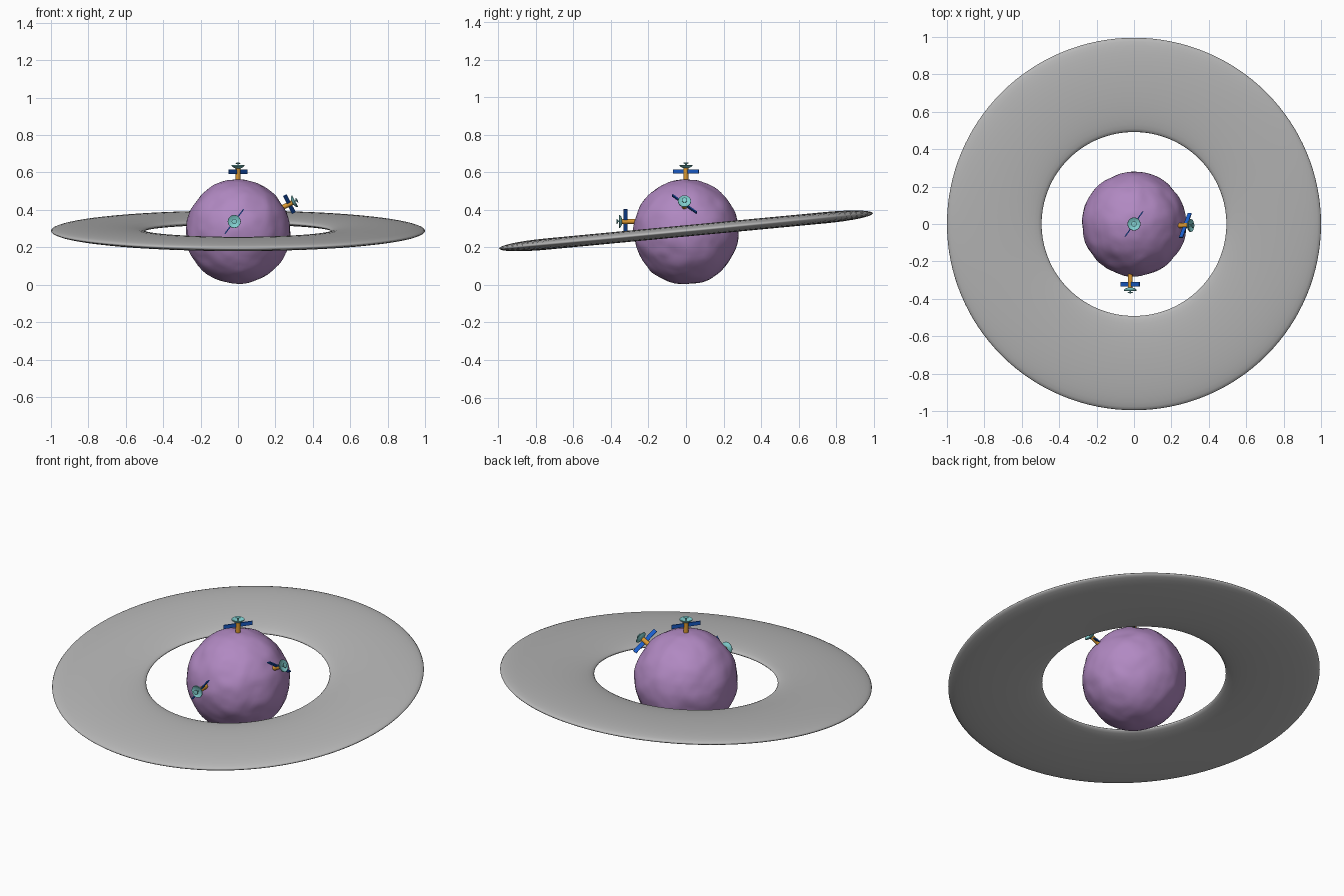
import bpy, bmesh, math
from mathutils import Vector, Matrix, noise

if "Cube" in bpy.data.objects:
    bpy.data.objects.remove(bpy.data.objects["Cube"])


def material(name, rgb):
    m = bpy.data.materials.new(name)
    m.diffuse_color = (*rgb, 1)
    m.use_nodes = True
    m.node_tree.nodes["Principled BSDF"].inputs["Base Color"].default_value = m.diffuse_color
    return m


PURPLE = material("purple_rock", (0.44, 0.25, 0.54))
GREY = material("ring_grey", (0.48, 0.48, 0.48))
ORANGE = material("orange_body", (0.72, 0.32, 0.03))
BLUE = material("panel_blue", (0.01, 0.11, 0.60))
TEAL = material("dish_teal", (0.22, 0.62, 0.62))


def finish(bm, name, mat, matrix=Matrix(), smooth=True):
    bmesh.ops.recalc_face_normals(bm, faces=bm.faces)
    me = bpy.data.meshes.new(name)
    bm.to_mesh(me)
    bm.free()
    me.transform(matrix)
    me.materials.append(mat)
    for p in me.polygons:
        p.use_smooth = smooth
    ob = bpy.data.objects.new(name, me)
    bpy.context.collection.objects.link(ob)
    return ob


def lathe(name, profile, mat, matrix=Matrix(), steps=32, closed=False):
    """Spin (radius, height) points about z."""
    bm = bmesh.new()
    vs = [bm.verts.new((r, 0, z)) for r, z in profile]
    es = [bm.edges.new(p) for p in zip(vs, vs[1:])]
    if closed:
        es.append(bm.edges.new((vs[-1], vs[0])))
    bmesh.ops.spin(bm, geom=vs + es, cent=(0, 0, 0), axis=(0, 0, 1),
                   angle=math.tau, steps=steps)
    bmesh.ops.remove_doubles(bm, verts=bm.verts, dist=1e-5)
    return finish(bm, name, mat, matrix)


# Lumpy planet: sphere with soft noise and a few shallow dents
CENTRE = Vector((0, 0, 0.286))
DENTS = [((-0.45, -0.65, 0.6), 0.25), ((0.6, 0.55, 0.5), 0.25), ((0.3, -0.8, -0.5), 0.3),
         ((-0.8, 0.3, 0.5), 0.25), ((-0.5, 0.8, -0.2), 0.3), ((0.6, 0.7, -0.4), 0.3),
         ((-0.7, -0.6, -0.5), 0.3), ((0.9, -0.2, -0.4), 0.25)]
bm = bmesh.new()
bmesh.ops.create_icosphere(bm, subdivisions=5, radius=1)
for v in bm.verts:
    d = v.co.normalized()
    r = 0.279 + 0.006 * noise.noise(d * 2.6) + 0.003 * noise.noise(d * 6)
    for c, w in DENTS:
        r -= 0.008 * math.exp(-((d - Vector(c).normalized()).length / w * 1.6) ** 2)
    v.co = d * r
low = min(v.co.z for v in bm.verts)
CENTRE.z = -low + 0.004
finish(bm, "planet", PURPLE, Matrix.Translation(CENTRE))

# Flattened, tilted ring
section = [(0.747 + 0.253 * math.cos(a), 0.030 * math.sin(a))
           for a in (math.tau * i / 32 for i in range(32))]
lathe("planet_ring", section, GREY,
      Matrix.Translation((0, 0, 0.288)) @ Matrix.Rotation(math.radians(5.4), 4, 'X'),
      steps=128, closed=True)


def satellite(tag, base, axis, panel_dir):
    """Post, pair of blade panels and dish; base on the planet, axis outward."""
    z = Vector(axis).normalized()
    x = Vector(panel_dir)
    x = (x - z * x.dot(z)).normalized()
    y = z.cross(x)
    m = Matrix((x, y, z)).transposed().to_4x4()
    m.translation = Vector(base)
    # Body
    body = lathe(tag + "_body", [(0, -0.02), (0.013, -0.02), (0.013, 0.060), (0, 0.060)],
                 ORANGE, m, 20)
    # Panels
    bm = bmesh.new()
    for s in (-1, 1):
        bmesh.ops.create_cube(bm, size=1, matrix=Matrix.Translation((s * 0.0475, 0, 0.042))
                              @ Matrix.Diagonal((0.070, 0.006, 0.022, 1)))
    # Panel rod
    bmesh.ops.create_cube(bm, size=1, matrix=Matrix.Translation((0, 0, 0.042))
                          @ Matrix.Diagonal((0.05, 0.005, 0.006, 1)))
    finish(bm, tag + "_panels", BLUE, m, False)
    # Dish bowl with central feed
    dish = lathe(tag + "_dish", [(0, 0.059), (0.014, 0.060), (0.028, 0.066), (0.035, 0.073),
                                 (0.034, 0.077), (0.026, 0.073), (0.014, 0.068),
                                 (0.004, 0.067), (0.004, 0.082), (0.014, 0.086),
                                 (0.014, 0.089), (0, 0.091)], TEAL, m, 28)
    for ob in (body, dish):
        bpy.context.view_layer.objects.active = ob
        ob.select_set(True)
        bpy.ops.object.shade_smooth_by_angle(angle=math.radians(35))
        ob.select_set(False)


satellite("top_satellite", (0, 0, 0.562), (0, 0, 1), (0.05, 0.07, 0))
satellite("front_satellite", (-0.02, -0.28, 0.338), (0, -1, 0), (0.05, 0, 0.065))
satellite("side_satellite", (0.237, -0.008, 0.412), (0.89, 0, 0.454), (0.045, 0.13, -0.095))
